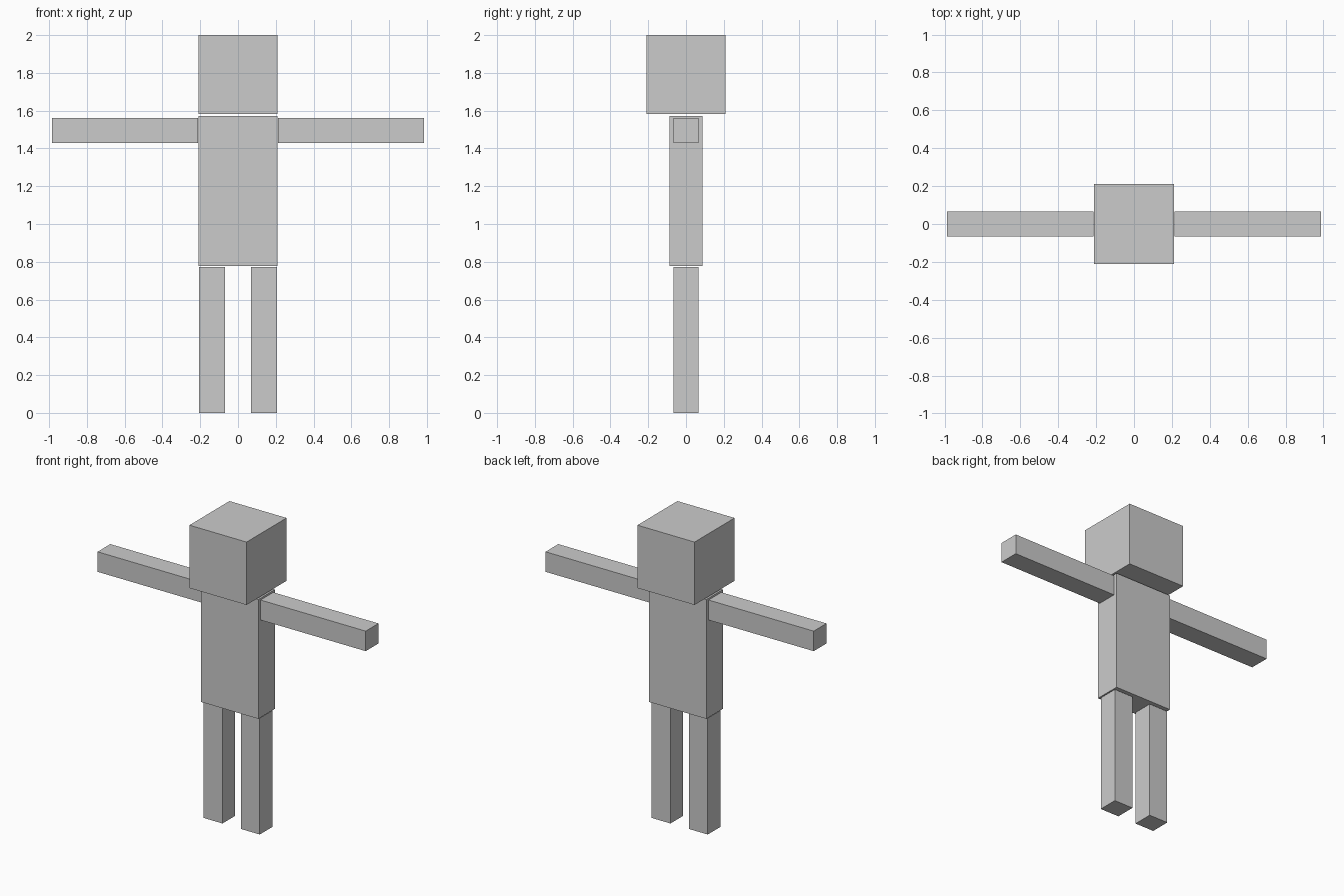
import bpy

if "Cube" in bpy.data.objects:
    bpy.data.objects.remove(bpy.data.objects["Cube"])


def box(name, x, y, z):
    """Box spanning the given (min, max) ranges."""
    bpy.ops.mesh.primitive_cube_add(size=1)
    obj = bpy.context.object
    obj.name = name
    obj.location = [(a + b) / 2 for a, b in (x, y, z)]
    obj.scale = [b - a for a, b in (x, y, z)]
    bpy.ops.object.transform_apply(location=True, rotation=False, scale=True)
    return obj


# Head and torso
box("head", (-0.21, 0.21), (-0.21, 0.21), (1.582, 2.0))
box("torso", (-0.21, 0.21), (-0.087, 0.087), (0.778, 1.571))

# Outstretched arms and legs, one pair per side
for side, s in (("left", 1), ("right", -1)):
    box(side + "_arm", sorted((s * 0.213, s * 0.986)), (-0.067, 0.067), (1.428, 1.561))
    box(side + "_leg", sorted((s * 0.068, s * 0.206)), (-0.066, 0.066), (0.0, 0.773))
